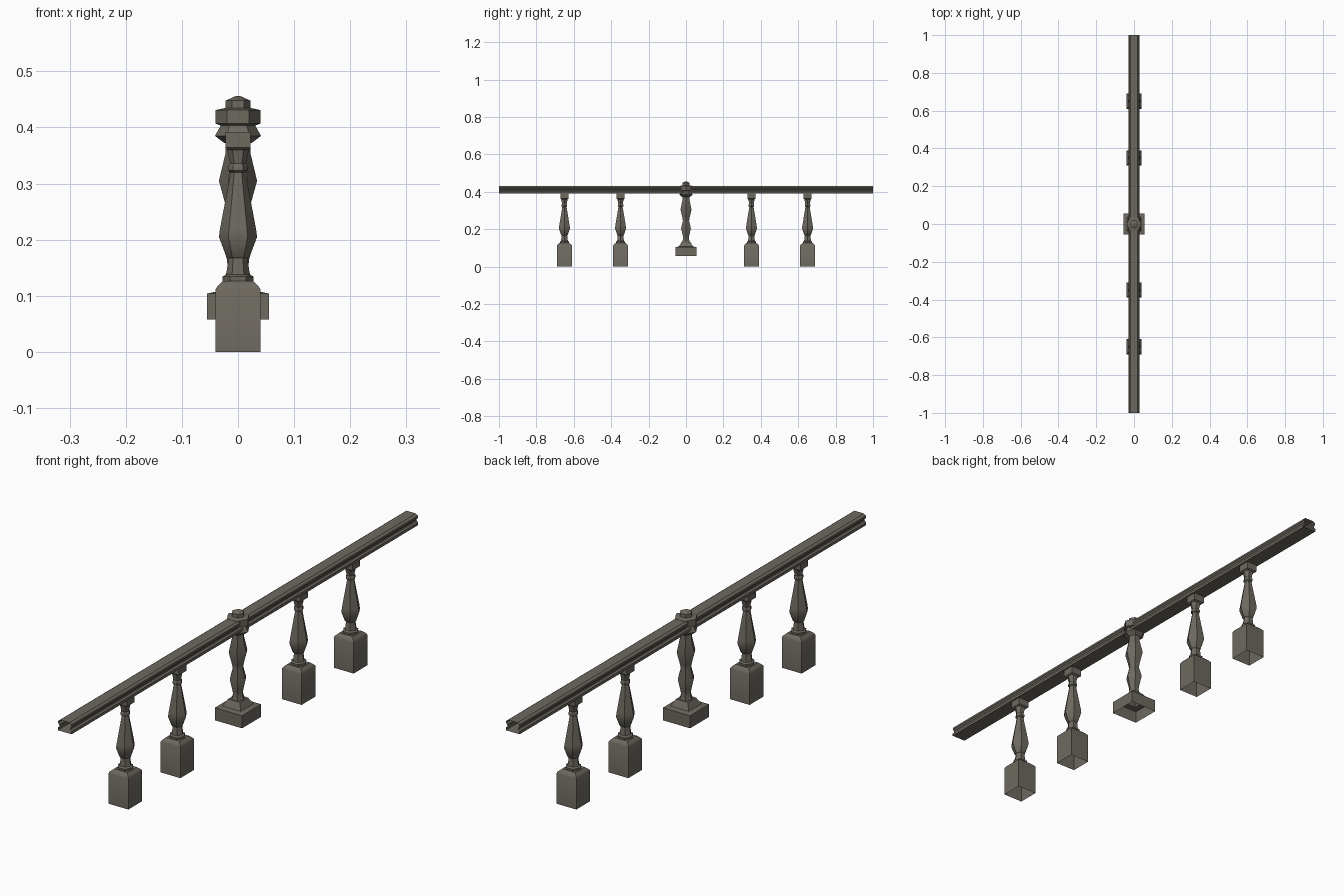
import bpy, bmesh, math

if "Cube" in bpy.data.objects:
    bpy.data.objects.remove(bpy.data.objects["Cube"])

stone = bpy.data.materials.new("weathered grey brown")
stone.diffuse_color = (0.155, 0.142, 0.118, 1)
stone.use_nodes = True
stone.node_tree.nodes["Principled BSDF"].inputs["Base Color"].default_value = stone.diffuse_color


def finish(name, bm, y=0.0):
    bmesh.ops.recalc_face_normals(bm, faces=bm.faces[:])
    me = bpy.data.meshes.new(name)
    bm.to_mesh(me)
    bm.free()
    me.materials.append(stone)
    ob = bpy.data.objects.new(name, me)
    ob.location.y = y
    bpy.context.collection.objects.link(ob)
    bpy.context.view_layer.objects.active = ob
    bpy.ops.object.select_all(action='DESELECT')
    ob.select_set(True)
    bpy.ops.object.shade_smooth_by_angle(angle=math.radians(35))
    return ob


def turned(name, profile, sides, y=0.0, turn=0.0, cap=True):
    """Stack of polygon rings (radius, height), open at the bottom."""
    bm = bmesh.new()
    rings = []
    for r, z in profile:
        rings.append([bm.verts.new((r * math.cos(turn + math.tau * i / sides),
                                    r * math.sin(turn + math.tau * i / sides), z))
                      for i in range(sides)])
    for a, b in zip(rings, rings[1:]):
        for i in range(sides):
            j = (i + 1) % sides
            bm.faces.new((a[i], a[j], b[j], b[i]))
    if cap:
        bm.faces.new(rings[-1])
    return finish(name, bm, y)


def square(name, profile, y=0.0):
    """Four-sided stack given by half widths."""
    return turned(name, [(h * math.sqrt(2), z) for h, z in profile], 4, y, math.pi / 4)


# Hollow hand rail with grooved sides and open ends
half = [(0.019, 0.43), (0.027, 0.424), (0.027, 0.417), (0.022, 0.411),
        (0.022, 0.405), (0.028, 0.400), (0.028, 0.390)]
outline = half + [(-x, z) for x, z in reversed(half)]
bm = bmesh.new()
ends = [[bm.verts.new((x, y, z)) for x, z in outline] for y in (-1, 1)]
for i in range(len(outline)):
    j = (i + 1) % len(outline)
    bm.faces.new((ends[0][i], ends[0][j], ends[1][j], ends[1][i]))
finish("hand_rail", bm)

# Four balusters: square foot, turned shaft, square head
for n, y in enumerate((-0.65, -0.35, 0.35, 0.65), 1):
    square(f"baluster_foot_{n}", [(0.04, 0), (0.04, 0.112), (0.036, 0.118), (0.027, 0.126)], y)
    turned(f"baluster_shaft_{n}",
           [(0.027, 0.122), (0.028, 0.134), (0.021, 0.138), (0.017, 0.167), (0.021, 0.170),
            (0.034, 0.205), (0.032, 0.220), (0.013, 0.320), (0.017, 0.323),
            (0.017, 0.332), (0.014, 0.336), (0.020, 0.362)], 6, y)
    square(f"baluster_head_{n}", [(0.017, 0.360), (0.022, 0.364), (0.022, 0.392)], y)

# Centre post: square plinth, double-bellied shaft, head block and finial
square("post_plinth", [(0.055, 0.058), (0.055, 0.104), (0.037, 0.108), (0.024, 0.132)])
turned("post_shaft",
       [(0.025, 0.128), (0.018, 0.150), (0.020, 0.165), (0.030, 0.205), (0.019, 0.245),
        (0.023, 0.265), (0.034, 0.305), (0.022, 0.355), (0.023, 0.385)], 6)
turned("post_collar", [(0.024, 0.372), (0.041, 0.385), (0.030, 0.405)], 6)
turned("post_head", [(0.030, 0.403), (0.040, 0.407), (0.040, 0.431), (0.022, 0.435)], 6)
turned("post_finial", [(0.022, 0.432), (0.022, 0.448), (0.004, 0.456)], 6)
